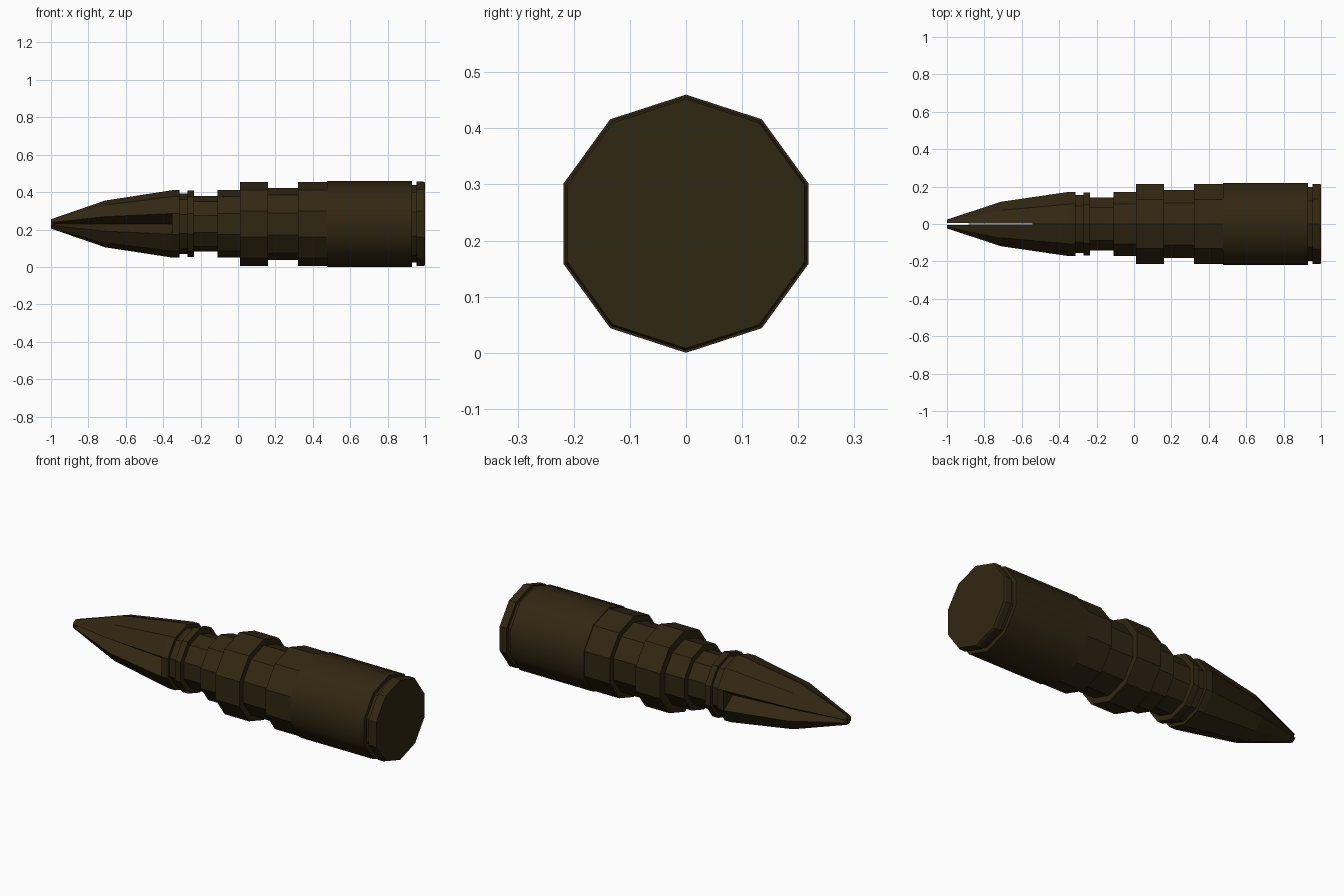
import bpy
import bmesh
import math

cube = bpy.data.objects.get("Cube")
if cube:
    bpy.data.objects.remove(cube, do_unlink=True)

SIDES = 10
AXIS_Z = 0.23

# Single dark bronze material
bronze = bpy.data.materials.new("dark_bronze")
bronze.use_nodes = True
COLOUR = (0.031, 0.020, 0.006, 1)
bronze.diffuse_color = COLOUR
bsdf = bronze.node_tree.nodes["Principled BSDF"]
bsdf.inputs["Base Color"].default_value = COLOUR
bsdf.inputs["Roughness"].default_value = 0.8


def loft(name, loops, smooth=False):
    """Bridge closed loops of points and cap both ends."""
    bm = bmesh.new()
    rings = [[bm.verts.new(p) for p in loop] for loop in loops]
    count = len(rings[0])
    for a, b in zip(rings, rings[1:]):
        for i in range(count):
            j = (i + 1) % count
            bm.faces.new((a[i], a[j], b[j], b[i]))
    bm.faces.new(rings[0])
    bm.faces.new(rings[-1])
    bmesh.ops.recalc_face_normals(bm, faces=bm.faces)
    mesh = bpy.data.meshes.new(name)
    bm.to_mesh(mesh)
    bm.free()
    mesh.materials.append(bronze)
    obj = bpy.data.objects.new(name, mesh)
    bpy.context.collection.objects.link(obj)
    if smooth:
        bpy.ops.object.select_all(action='DESELECT')
        obj.select_set(True)
        bpy.context.view_layer.objects.active = obj
        bpy.ops.object.shade_smooth_by_angle(angle=math.radians(40))
    return obj


def polar(x, radius, angle):
    return (x, radius * math.cos(angle), AXIS_Z + radius * math.sin(angle))


def ring(x, radius):
    """Ten-sided ring with a corner straight up."""
    return [polar(x, radius, math.pi / 2 + math.tau * i / SIDES)
            for i in range(SIDES)]


def turned(name, profile, smooth=False):
    return loft(name, [ring(x, r) for x, r in profile], smooth)


# Stepped body: waist bands, collars, main barrel and rear rim
turned("neck_ring", [(-0.352, 0.18), (-0.313, 0.18), (-0.313, 0.162),
                     (-0.27, 0.162), (-0.27, 0.178), (-0.235, 0.178),
                     (-0.235, 0.148)])
turned("waist", [(-0.235, 0.148), (-0.11, 0.148), (-0.11, 0.18),
                 (0.01, 0.18)])
turned("collars", [(0.01, 0.225), (0.16, 0.225), (0.16, 0.192),
                   (0.32, 0.192), (0.32, 0.225), (0.476, 0.225)])
turned("barrel", [(0.476, 0.23), (0.93, 0.23)], smooth=True)
turned("rear_groove", [(0.93, 0.207), (0.955, 0.207)])
turned("rear_rim", [(0.955, 0.226), (0.99, 0.226), (1.0, 0.222)])


def nose_loop(x, radius, groove, gap, recess, side):
    """Half a nose section with a V groove in its outer side."""
    step = math.tau / SIDES
    points = []
    for k in (2.5, 1.5, 0.5, 0, -0.5, -1.5, -2.5):
        if k == 0:
            points.append((x + recess, groove, AXIS_Z))
        else:
            points.append(polar(x, radius, k * step))
    return [(px, side * max(py, gap), pz) for px, py, pz in points]


# Pointed nose in two halves, with a thin slit between them
for label, side in (("back", 1), ("front", -1)):
    loft("nose_" + label, [
        nose_loop(-1.0, 0.025, 0.008, 0.005, 0.035, side),
        nose_loop(-0.71, 0.125, 0.055, 0.0025, 0, side),
        nose_loop(-0.352, 0.18, 0.09, 0, 0, side)])
